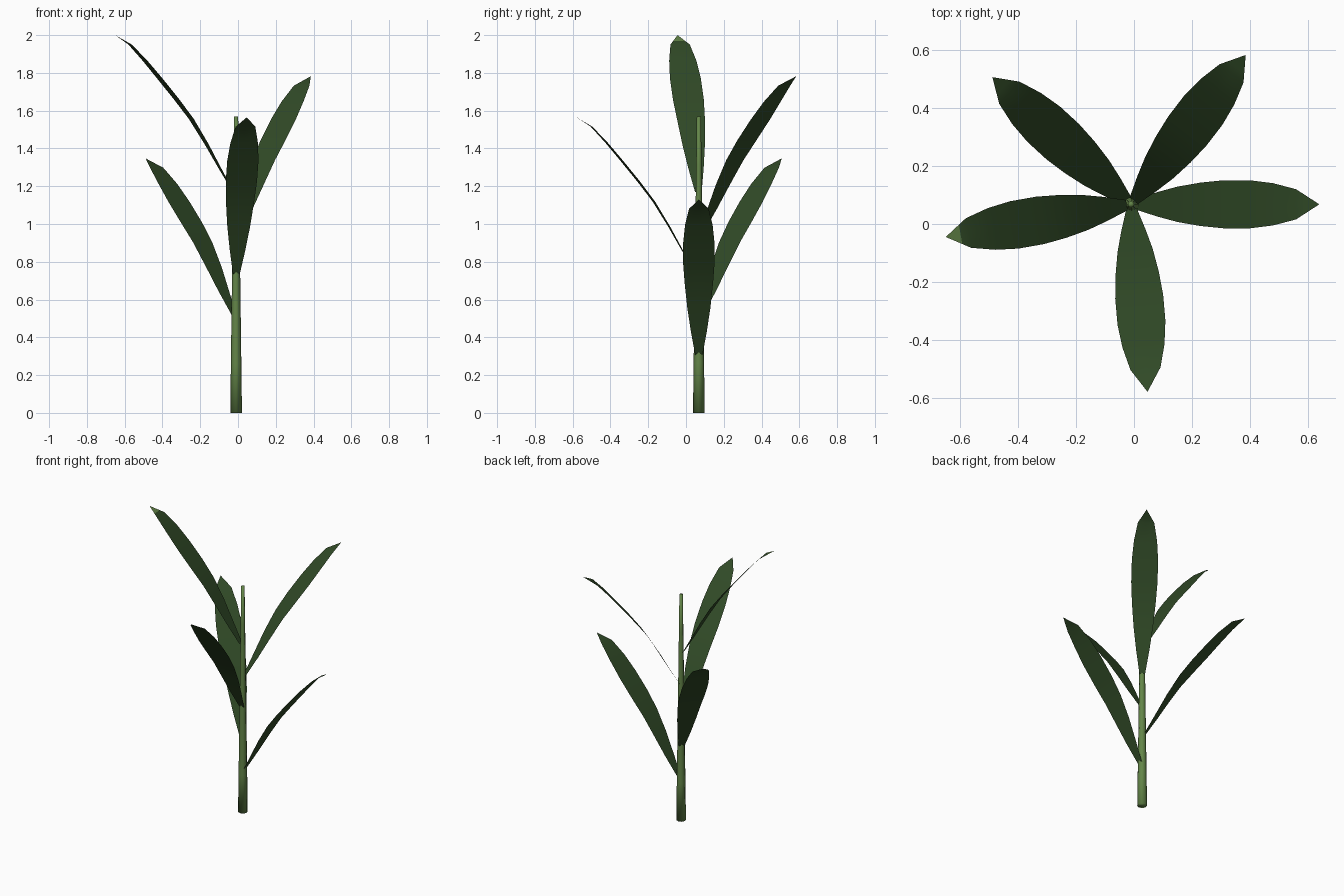
import bpy, bmesh, math
from mathutils import Vector

if "Cube" in bpy.data.objects:
    bpy.data.objects.remove(bpy.data.objects["Cube"])


def material(name, rgb):
    m = bpy.data.materials.new(name)
    m.diffuse_color = (*rgb, 1)
    m.use_nodes = True
    m.node_tree.nodes["Principled BSDF"].inputs["Base Color"].default_value = m.diffuse_color
    return m


STEM = material("stem_green", (0.125, 0.235, 0.065))
LEAF = material("leaf_green", (0.030, 0.068, 0.020))
CX, CY = -0.01, 0.068      # stem axis


def finish(name, bm, mats):
    me = bpy.data.meshes.new(name)
    for f in bm.faces:
        f.smooth = True
    bm.to_mesh(me)
    bm.free()
    for m in mats:
        me.materials.append(m)
    ob = bpy.data.objects.new(name, me)
    bpy.context.collection.objects.link(ob)
    return ob


# Stem: tapered eight-sided stalk with capped ends
bm = bmesh.new()
rings = []
N, LEVELS, H = 8, 6, 1.57
for i in range(LEVELS + 1):
    t = i / LEVELS
    r = 0.031 + (0.011 - 0.031) * t
    rings.append([bm.verts.new((CX + r * math.cos(math.tau * k / N),
                                CY + r * math.sin(math.tau * k / N), H * t))
                  for k in range(N)])
for a, b in zip(rings, rings[1:]):
    for k in range(N):
        bm.faces.new((a[k], a[(k + 1) % N], b[(k + 1) % N], b[k]))
bm.faces.new(rings[0][::-1])
bm.faces.new(rings[-1])
finish("stem", bm, [STEM])

# Leaf outline: (distance from stem, rise, half width)
PROFILE = [(0.015, 0.0, 0.018), (0.09, 0.13, 0.042), (0.16, 0.255, 0.061),
           (0.24, 0.385, 0.075), (0.32, 0.49, 0.083), (0.41, 0.60, 0.083),
           (0.49, 0.695, 0.073), (0.57, 0.78, 0.052), (0.65, 0.83, 0.0)]


def leaf(name, z0, angle, pale_tip=False):
    a = math.radians(angle)
    out = Vector((math.cos(a), math.sin(a), 0))
    side = Vector((-math.sin(a), math.cos(a), 0))
    bm = bmesh.new()
    rows = []
    for r, dz, w in PROFILE:
        c = Vector((CX, CY, z0 + dz)) + out * r
        if w:
            rows.append([bm.verts.new(c + side * w * s) for s in (-1, 0, 1)])
        else:
            rows.append([bm.verts.new(c)] * 3)
    for p, q in zip(rows, rows[1:]):
        for k in (0, 1):
            if q[0] is q[1]:
                # pointed tip, split so its outer part can be pale
                mid = [v.co.lerp(q[0].co, 0.35) for v in (p[k], p[k + 1])]
                m0, m1 = (bm.verts.new(v) for v in mid)
                bm.faces.new((p[k], m0, m1, p[k + 1]))
                f = bm.faces.new((m0, q[0], m1))
                f.material_index = int(pale_tip)
            else:
                bm.faces.new((p[k], q[k], q[k + 1], p[k + 1]))
    bmesh.ops.remove_doubles(bm, verts=bm.verts, dist=1e-5)
    # upper side faces up
    for f in bm.faces:
        f.normal_update()
        if f.normal.z < 0:
            f.normal_flip()
    finish(name, bm, [LEAF, STEM])


# Five leaves spiralling up the stem by the golden angle
for i in range(5):
    leaf(f"leaf_{i + 1}", 0.30 + 0.2175 * i, 137.5 * i, pale_tip=(i == 4))
